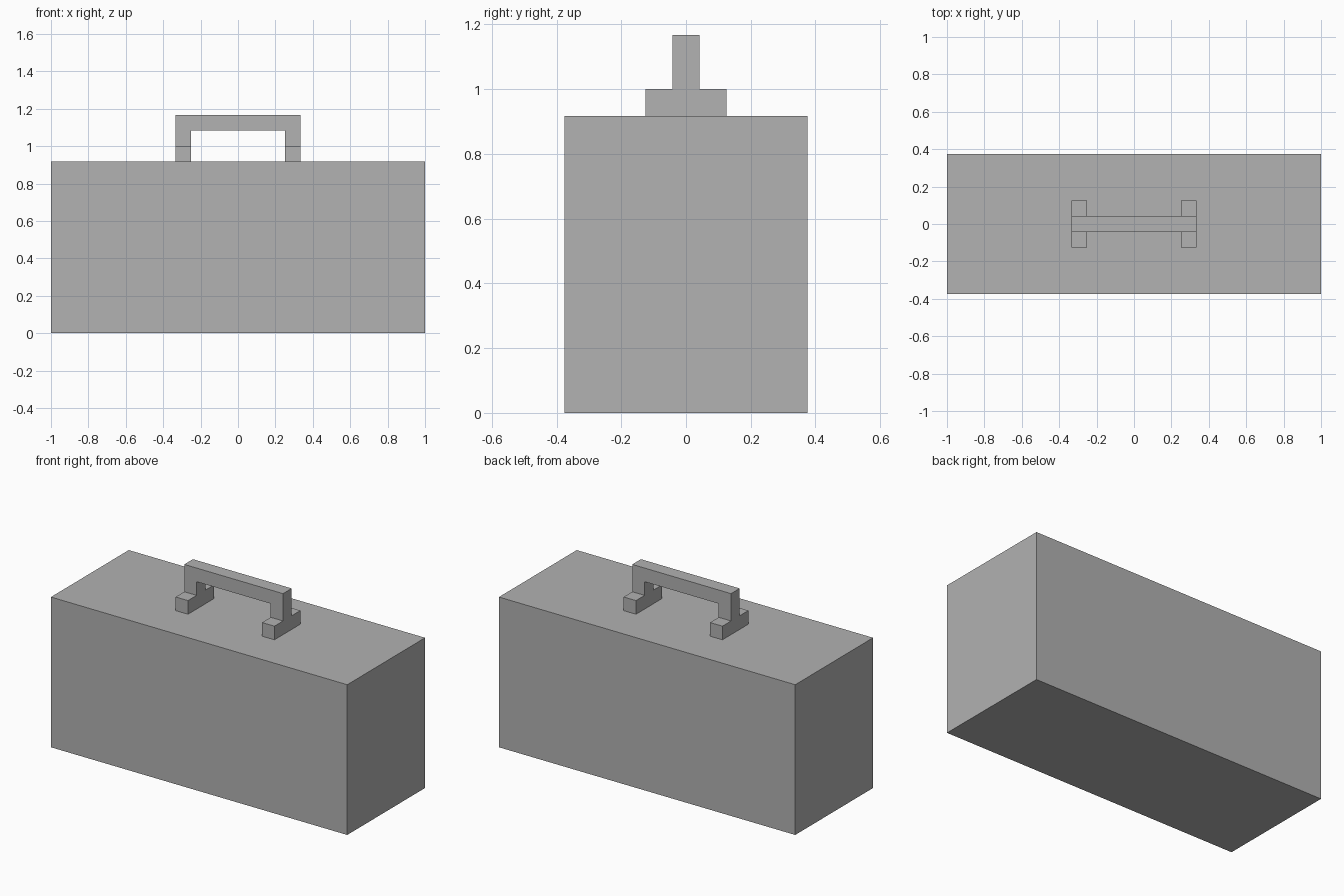
import bpy

cube = bpy.data.objects.get("Cube")
if cube:
    bpy.data.objects.remove(cube, do_unlink=True)

U = 1 / 12  # one grid unit of the design

grey = bpy.data.materials.new("plain_grey")
grey.use_nodes = True
colour = (0.445, 0.445, 0.445, 1)
grey.diffuse_color = colour
grey.node_tree.nodes["Principled BSDF"].inputs["Base Color"].default_value = colour


def finish(name, verts, faces):
    mesh = bpy.data.meshes.new(name)
    mesh.from_pydata(verts, [], faces)
    mesh.materials.append(grey)
    obj = bpy.data.objects.new(name, mesh)
    bpy.context.collection.objects.link(obj)
    return obj


def prism(name, profile, y0, y1):
    """Extrude a counter-clockwise (x, z) profile, in units, from y0 to y1."""
    n = len(profile)
    verts = [(x * U, y * U, z * U) for y in (y0, y1) for x, z in profile]
    faces = [tuple(range(n)), tuple(reversed(range(n, 2 * n)))]
    faces += [(i, i + n, (i + 1) % n + n, (i + 1) % n) for i in range(n)]
    return finish(name, verts, faces)


def box(name, x0, x1, y0, y1, z0, z1):
    return prism(name, [(x0, z0), (x1, z0), (x1, z1), (x0, z1)], y0, y1)


# Case body
box("case_body", -12, 12, -4.5, 4.5, 0, 11)

# Arched carrying handle
half = [(3, 11), (4, 11), (4, 14)]
arch = half + [(-x, z) for x, z in reversed(half)] + [(-3, 13), (3, 13)]
prism("handle", arch, -0.5, 0.5)

# Feet in front of and behind each handle post
for side, x0 in (("left", 3), ("right", -4)):
    for end, y0 in (("front", -1.5), ("back", 0.5)):
        box(f"handle_foot_{side}_{end}", x0, x0 + 1, y0, y0 + 1, 11, 12)
